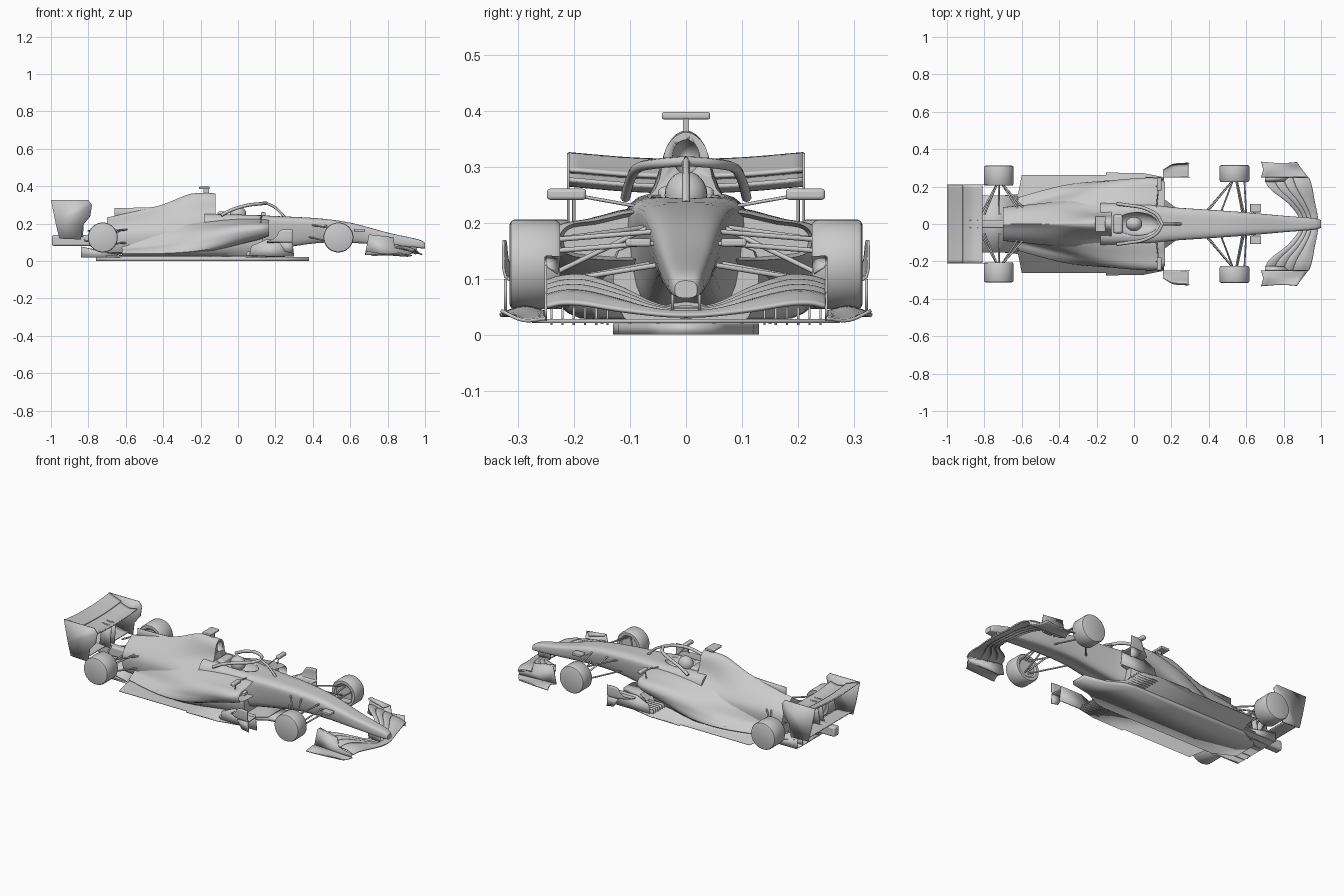
import bpy, bmesh, math
from mathutils import Vector

cube = bpy.data.objects.get("Cube")
if cube:
    bpy.data.objects.remove(cube)

grey = bpy.data.materials.new("plain_grey")
grey.use_nodes = True
grey.diffuse_color = (0.6, 0.6, 0.6, 1)
grey.node_tree.nodes["Principled BSDF"].inputs["Base Color"].default_value = (0.6, 0.6, 0.6, 1)


def finish(name, bm, mirror=False, thick=0.0, angle=35, bevel=0.0):
    bmesh.ops.recalc_face_normals(bm, faces=bm.faces)
    me = bpy.data.meshes.new(name)
    bm.to_mesh(me)
    bm.free()
    ob = bpy.data.objects.new(name, me)
    bpy.context.collection.objects.link(ob)
    me.materials.append(grey)
    bpy.ops.object.select_all(action='DESELECT')
    ob.select_set(True)
    bpy.context.view_layer.objects.active = ob
    bpy.ops.object.shade_smooth_by_angle(angle=math.radians(angle))
    if thick:
        m = ob.modifiers.new("Thickness", 'SOLIDIFY')
        m.thickness, m.offset = thick, 0
    if bevel:
        m = ob.modifiers.new("Bevel", 'BEVEL')
        m.width, m.segments = bevel, 3
    if mirror:
        m = ob.modifiers.new("Mirror", 'MIRROR')
        m.use_axis = (False, True, False)
        m.use_mirror_merge = False
    return ob


def spline(pts, n, closed=False):
    """Points of a smooth curve through pts."""
    pts, out, k = [Vector(p) for p in pts], [], len(pts)
    for i in range(k if closed else k - 1):
        if closed:
            a, b, c, d = (pts[(i + j) % k] for j in (-1, 0, 1, 2))
        else:
            a, b, c, d = (pts[min(max(i + j, 0), k - 1)] for j in (-1, 0, 1, 2))
        for s in range(n):
            t = s / n
            out.append(b + (c - a) * t / 2 + (a * 2 - b * 5 + c * 4 - d) * t * t / 2
                       + (b * 3 - a - c * 3 + d) * t ** 3 / 2)
    return out if closed else out + [pts[-1]]


def loft(name, rings, closed=True, n=4, inlet=0.0, **kw):
    """Smooth skin through cross-sections; inlet hollows the first end."""
    rings = [spline(r, n, closed) for r in rings]
    cols = [spline(c, n) for c in zip(*rings)]
    bm = bmesh.new()
    grid = [[bm.verts.new(p) for p in c] for c in cols]
    k = len(grid)
    for i in range(k if closed else k - 1):
        p, q = grid[i], grid[(i + 1) % k]
        for j in range(len(p) - 1):
            bm.faces.new((p[j], p[j + 1], q[j + 1], q[j]))
    if closed:
        front = bm.faces.new([c[0] for c in grid])
        bm.faces.new([c[-1] for c in grid])
        if inlet:
            bmesh.ops.recalc_face_normals(bm, faces=bm.faces)
            bmesh.ops.inset_region(bm, faces=[front], thickness=0.006)
            bmesh.ops.translate(bm, verts=front.verts, vec=(-inlet, 0, 0))
    return finish(name, bm, **kw)


def plate(name, pts, thick=0.005, **kw):
    bm = bmesh.new()
    bm.faces.new([bm.verts.new(p) for p in pts])
    return finish(name, bm, thick=thick, **kw)


def side_plate(name, y, xz, **kw):
    return plate(name, [(x, y, z) for x, z in xz], mirror=y != 0, **kw)


def flat_plate(name, z, half, thick):
    return plate(name, [(x, y, z) for x, y in half] + [(x, -y, z) for x, y in reversed(half)], thick)


def ball(name, loc, size):
    bm = bmesh.new()
    bmesh.ops.create_uvsphere(bm, u_segments=24, v_segments=16, radius=1)
    bmesh.ops.scale(bm, verts=bm.verts, vec=size)
    bmesh.ops.translate(bm, verts=bm.verts, vec=loc)
    return finish(name, bm, angle=60)


def box(name, loc, size, **kw):
    bm = bmesh.new()
    bmesh.ops.create_cube(bm, size=1)
    bmesh.ops.scale(bm, verts=bm.verts, vec=size)
    bmesh.ops.translate(bm, verts=bm.verts, vec=loc)
    return finish(name, bm, **kw)


def tube(name, paths, r, mirror=True, smooth=False):
    cu = bpy.data.curves.new(name, 'CURVE')
    cu.dimensions, cu.bevel_depth, cu.bevel_resolution, cu.use_fill_caps = '3D', r, 2, True
    for path in paths:
        pts = spline(path, 6) if smooth else path
        for s in ((1, -1) if mirror else (1,)):
            sp = cu.splines.new('POLY')
            sp.points.add(len(pts) - 1)
            for p, q in zip(sp.points, pts):
                p.co = (q[0], q[1] * s, q[2], 1)
    cu.materials.append(grey)
    bpy.context.collection.objects.link(bpy.data.objects.new(name, cu))


def carve(ob, cutter):
    m = ob.modifiers.new("Cut", 'BOOLEAN')
    m.operation, m.object = 'DIFFERENCE', cutter
    bpy.context.view_layer.objects.active = ob
    bpy.ops.object.modifier_apply(modifier=m.name)
    bpy.data.objects.remove(cutter)


def ring(x, half):
    """Symmetric section from (y, z) points running bottom to top."""
    inner = [p for p in half if p[0] > 0]
    return [(x, y, z) for y, z in half] + [(x, -y, z) for y, z in reversed(inner)]


# Nose and cockpit tub: x, widths low/mid/high, heights low/mid/high
tub = [(1.0, .016, .02, .016, .066, .08, .097), (.96, .026, .031, .025, .07, .094, .117),
       (.8, .037, .044, .036, .085, .125, .152), (.6, .045, .062, .048, .1, .17, .205),
       (.42, .052, .075, .056, .1, .195, .229), (.2, .065, .09, .068, .07, .2, .24),
       (.08, .085, .107, .084, .055, .19, .245), (-.18, .1, .118, .085, .05, .18, .25)]
nose = loft("nose_and_tub", [ring(x, [(0, zb), (wb, zb + .003), (wm, zm), (wt, zt - .004), (0, zt)])
                             for x, wb, wm, wt, zb, zm, zt in tub])
carve(nose, ball("cockpit_cutter", (.015, 0, .25), (.115, .062, .06)))

# Engine cover: x, width, mid height, shoulder width/height, crown width/height, top
cover = [(-.12, .125, .18, .055, .26, .035, .335, .362), (-.25, .13, .16, .07, .24, .031, .335, .36),
         (-.4, .12, .15, .08, .22, .022, .285, .303), (-.55, .105, .14, .075, .2, .018, .25, .266),
         (-.7, .09, .13, .07, .18, .018, .22, .233)]
engine = loft("engine_cover", [ring(x, [(0, .045), (w * .8, .045), (w, zm), (ws, zs), (wt, zt), (0, top)])
                               for x, w, zm, ws, zs, wt, zt, top in cover])
carve(engine, ball("airbox_cutter", (-.12, 0, .318), (.06, .024, .03)))
side_plate("engine_fin", 0, [(-.66, .21), (-.66, .283), (-.5, .286), (-.4, .29), (-.4, .25)])

# Sidepods sweep down to the floor: x, widths high/low, heights floor/shoulder/top
pods = [(.165, .225, .2, .14, .195, .208), (.12, .245, .205, .125, .195, .213),
        (0, .243, .205, .095, .185, .213), (-.18, .225, .215, .05, .145, .2),
        (-.38, .17, .2, .036, .095, .18), (-.62, .11, .14, .036, .07, .14)]
loft("sidepods", [[(x, .07, zb), (x, low, zb), (x, (w + max(w, low)) / 2, zb * .45 + zs * .55),
                   (x, w - .015, zs), (x, w * .72, zs * .35 + zt * .65), (x, .07, zt + .008)]
                  for x, w, low, zb, zs, zt in pods], inlet=.05, mirror=True)
# Narrow body wall beneath the undercut pods
loft("lower_body", [ring(x, [(0, .03), (w, .03), (w + .01, zt), (0, zt)])
                    for x, w, zt in ((.13, .11, .15), (0, .14, .14), (-.2, .19, .08), (-.4, .17, .06))])

# Floor, stepped underside and diffuser
flat_plate("floor", .025, [(.25, .07), (.165, .13), (.16, .25), (.05, .272), (-.15, .275),
                           (-.15, .262), (-.6, .262), (-.62, .16), (-.84, .14)], .007)
flat_plate("stepped_plank", .011, [(.38, .045), (.25, .07), (.16, .12), (.1, .13), (-.64, .13), (-.76, .07)], .02)
plate("diffuser_ramp", [(-.62, .15, .03), (-.84, .15, .075), (-.84, -.15, .075), (-.62, -.15, .03)])
for y in (.05, .1, .15):
    side_plate("diffuser_fence", y, [(-.63, .02), (-.84, .02), (-.84, .075), (-.64, .03)])
box("tail_structure", (-.83, 0, .11), (.33, .045, .058), bevel=.01)

# Turning vanes beside the floor
loft("vane_shelf", [[(x, y, .1), (x, (y + e) / 2, .1), (x, e, .104), (x, e + .003, top)]
                    for x, y, e, top in ((.155, .25, .285, .105), (.2, .25, .312, .125),
                                         (.23, .25, .319, .166), (.292, .25, .322, .168))],
     closed=False, thick=.005, mirror=True)
side_plate("vane_outer", .322, [(.22, .1), (.292, .1), (.296, .04), (.25, .05)])
side_plate("vane_inner", .25, [(.06, .025), (.07, .08), (.15, .115), (.29, .115), (.3, .025)])
for i in range(6):
    y = .14 + .02 * i
    side_plate("floor_strake", y, [(.04, .018), (.05, .05), (.15, .05), (.16, .018)], thick=.004)

# Front wing: y, leading x, trailing x, leading z, trailing z
stations = [(0, .985, .885, .034, .046), (.05, .98, .875, .036, .05), (.12, .965, .815, .044, .084),
            (.18, .955, .735, .054, .104), (.22, .945, .705, .056, .103), (.248, .935, .7, .05, .095)]
for a, b in ((0, .36), (.37, .57), (.58, .78), (.79, 1)):
    half = [[(x0 + (x1 - x0) * t, y, z0 + (z1 - z0) * t ** .8 + .004 * math.sin(math.pi * (t - a) / (b - a)))
             for t in (a, (a + b) / 2, b)] for y, x0, x1, z0, z1 in stations]
    full = [[(x, -y, z) for x, y, z in r] for r in reversed(half[1:])] + half
    loft("front_wing_element", full, closed=False, thick=.007)
side_plate("front_endplate", .25, [(.68, .04), (.7, .14), (.83, .125), (.84, .07), (.93, .05), (.92, .03), (.72, .028)])
plate("front_upper_fin", [(.7, .225, .138), (.7, .25, .14), (.83, .25, .125), (.8, .228, .11)], mirror=True)
loft("front_wing_foot", [[(.93, .25, .03), (.9, .29, .026), (.87, .33, .044)],
                         [(.8, .25, .035), (.8, .29, .034), (.79, .325, .036)],
                         [(.68, .25, .04), (.69, .29, .05), (.68, .332, .035)]],
     closed=False, thick=.006, mirror=True)
side_plate("front_wing_pylon", .024, [(.95, .04), (.96, .08), (.87, .115), (.88, .045)])

# Rear wing
for name, prof in (("rear_wing_main", [(-.81, .278), (-.86, .268), (-.925, .288)]),
                   ("rear_wing_flap", [(-.915, .294), (-.955, .308), (-.995, .323)])):
    loft(name, [[(x, y, z - .012 * (1 - (y / .21) ** 2)) for x, z in prof]
                for y in (-.21, -.1, 0, .1, .21)], closed=False, thick=.007)
side_plate("rear_endplate", .21, [(-1, .325), (-.8, .325), (-.78, .3), (-.79, .24), (-.83, .19),
                                  (-.84, .115), (-.955, .12), (-.975, .2)])
side_plate("rear_wing_post", .02, [(-.83, .12), (-.9, .12), (-.88, .265), (-.82, .262)])
loft("beam_wing", [[(-.86, y, .13), (-.91, y, .132), (-.96, y, .145)] for y in (-.21, 0, .21)],
     closed=False, thick=.006)

# Wheels: axle x, inner y, outer y
for name, x, y0, y1 in (("front_wheel", .537, .225, .315), ("rear_wheel", -.723, .205, .312)):
    bm = bmesh.new()
    turned = [(0, y0 + .008), (.05, y0 + .008), (.058, y0), (.074, y0), (.08, y0 + .009),
              (.08, y1 - .009), (.077, y1 - .003), (.07, y1), (0, y1)]
    vs = [bm.verts.new((x + r, y, .126)) for r, y in turned]
    es = [bm.edges.new(e) for e in zip(vs, vs[1:])]
    bmesh.ops.spin(bm, geom=vs + es, cent=(x, 0, .126), axis=(0, 1, 0), angle=math.tau, steps=48)
    bmesh.ops.remove_doubles(bm, verts=bm.verts, dist=.0005)
    finish(name, bm, mirror=True)

# Suspension
tube("front_suspension", [[(a, .05, za), (b, .235, zb)] for a, za, b, zb in
     ((.38, .195, .53, .17), (.58, .185, .545, .17), (.37, .13, .53, .095), (.59, .125, .55, .095),
      (.46, .2, .53, .11), (.6, .165, .59, .15))], .0045)
tube("rear_suspension", [[(a, .05, za), (b, .22, zb)] for a, za, b, zb in
     ((-.56, .17, -.71, .16), (-.8, .16, -.73, .16), (-.56, .1, -.71, .09), (-.82, .11, -.73, .09),
      (-.6, .18, -.71, .12), (-.72, .125, -.723, .126))], .005)
box("nose_vane", (.65, .085, .165), (.06, .045, .014), mirror=True, bevel=.004)
tube("nose_vane_stay", [[(.64, .03, .16), (.64, .085, .165)]], .004)

# Halo, helmet, mirrors and camera pod
tube("halo_hoop", [[(-.09, .108, .245), (-.03, .1, .275), (.05, .086, .298), (.12, .05, .306), (.15, 0, .31)]],
     .009, smooth=True)
tube("halo_pillar", [[(.15, 0, .31), (.2, 0, .285), (.25, 0, .235)]], .007, mirror=False, smooth=True)
ball("helmet", (0, 0, .25), (.044, .038, .042))
box("headrest", (-.085, 0, .245), (.05, .1, .04), bevel=.012)
box("mirror", (.135, .213, .251), (.025, .07, .02), mirror=True, bevel=.006)
tube("mirror_stalk", [[(.13, .2, .25), (.12, .2, .2)], [(.13, .185, .247), (.12, .09, .23)]], .003)
box("camera_post", (-.17, 0, .372), (.03, .01, .034))
box("camera_pod", (-.18, 0, .391), (.055, .086, .013), bevel=.004)
